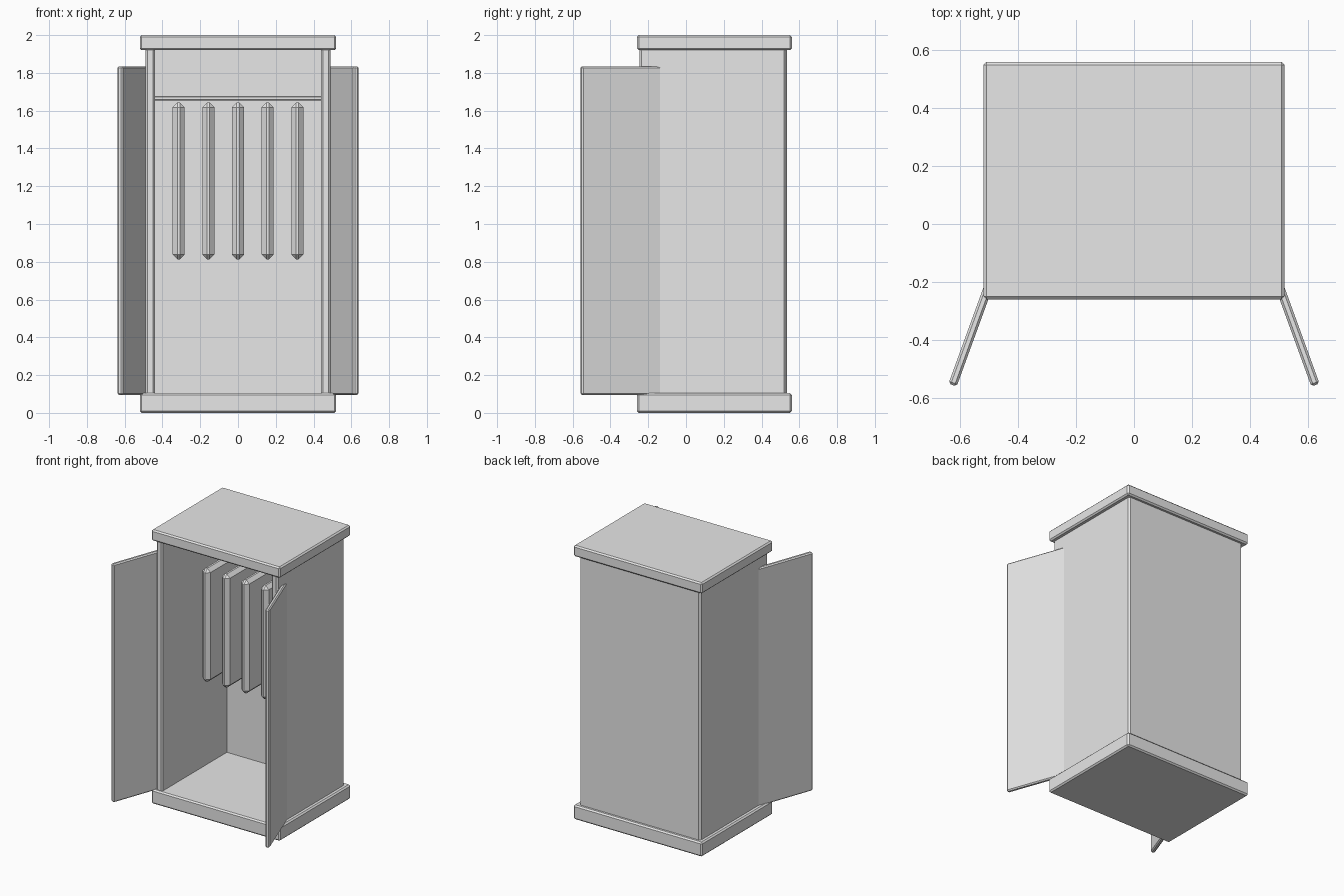
import bpy, math
from mathutils import Vector

cube = bpy.data.objects.get("Cube")
if cube:
    bpy.data.objects.remove(cube, do_unlink=True)

grey = bpy.data.materials.new("plain_grey")
grey.use_nodes = True
COLOUR = (0.8, 0.8, 0.8, 1)
grey.diffuse_color = COLOUR
grey.node_tree.nodes["Principled BSDF"].inputs["Base Color"].default_value = COLOUR


def board(name, low, high, chamfer=0.01, turn=0):
    """Chamfered box between two corners, turned about z at its centre."""
    low, high = Vector(low), Vector(high)
    bpy.ops.mesh.primitive_cube_add(size=1, location=(low + high) / 2)
    ob = bpy.context.object
    ob.name = name
    ob.scale = high - low
    bpy.ops.object.transform_apply(location=False, rotation=False, scale=True)
    ob.rotation_euler.z = turn
    bevel = ob.modifiers.new("chamfer", 'BEVEL')
    bevel.width = chamfer
    bevel.segments = 1
    ob.data.materials.append(grey)
    return ob


FLOOR, CEILING = 0.105, 1.92

# Plinth and top
board("plinth", (-0.52, -0.26, 0), (0.52, 0.56, FLOOR))
board("top_board", (-0.52, -0.26, CEILING), (0.52, 0.56, 2))

# Back and side walls
board("back_panel", (-0.48, 0.5, FLOOR - 0.02), (0.48, 0.535, CEILING + 0.02), 0.003)
for side, s in (("left", 1), ("right", -1)):
    xs = sorted((s * 0.44, s * 0.49))
    board(side + "_wall", (xs[0], -0.245, FLOOR - 0.02), (xs[1], 0.53, CEILING + 0.02))

    # Open door, swung outward
    x, y = s * 0.548, -0.34
    board(side + "_door", (x - 0.015, y - 0.23, 0.095), (x + 0.015, y + 0.23, 1.835),
          0.008, s * math.radians(20))

# Hanging rail
board("hanging_rail", (-0.45, 0.24, 1.653), (0.45, 0.265, 1.678), 0.006)

# Hanging garments
for i in range(5):
    x = (i - 2) * 0.157
    board(f"garment_{i + 1}", (x - 0.032, 0.06, 0.813), (x + 0.032, 0.445, 1.643), 0.025)
